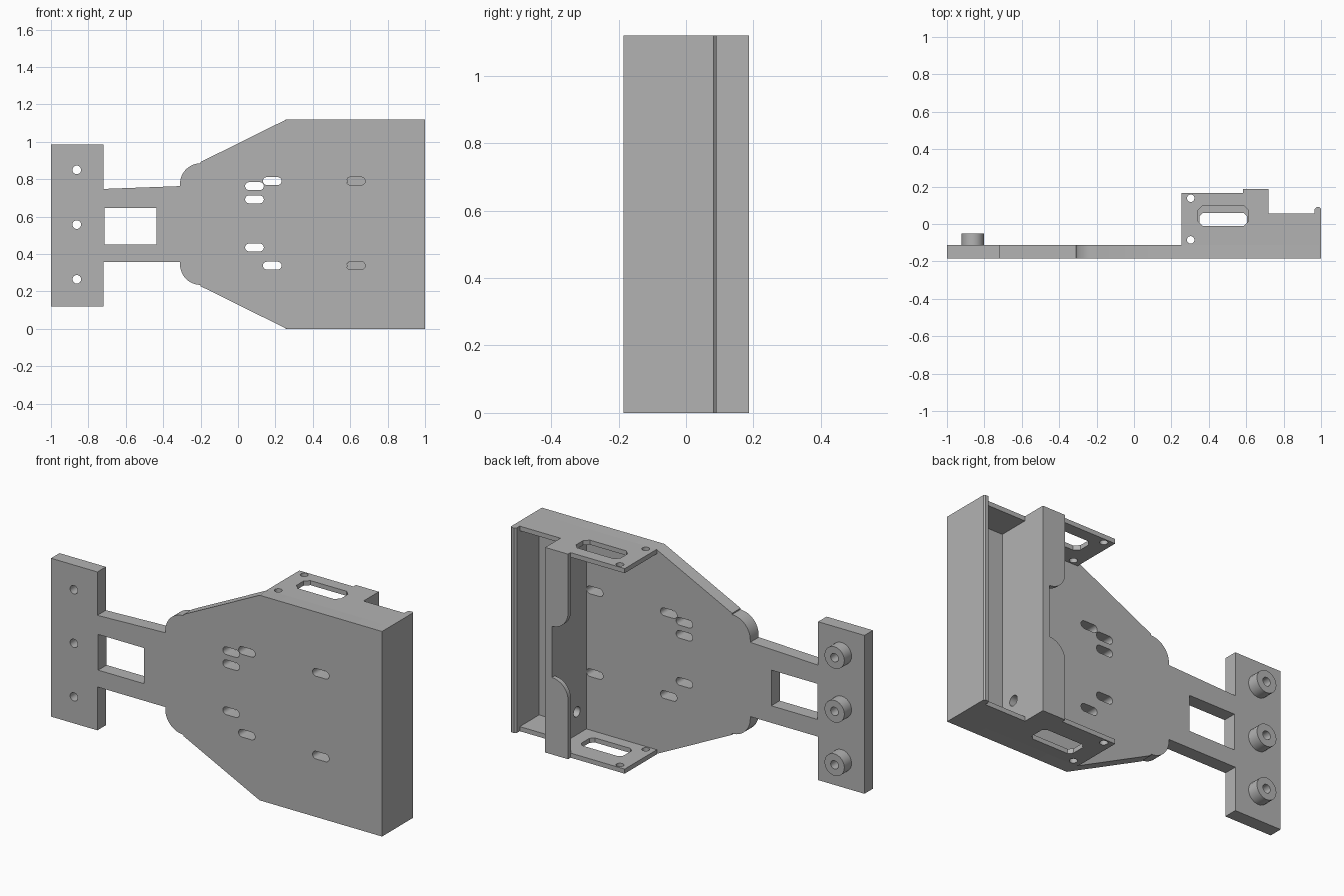
import bpy, bmesh
from math import sin, cos, pi, radians
from mathutils import Matrix

cube = bpy.data.objects.get("Cube")
if cube:
    bpy.data.objects.remove(cube)

grey = bpy.data.materials.new("plain_grey")
grey.use_nodes = True
colour = (0.45, 0.45, 0.45, 1)
grey.diffuse_color = colour
grey.node_tree.nodes["Principled BSDF"].inputs["Base Color"].default_value = colour

# Which world axes the profile's u, v and depth follow
AXES = {
    "XY": Matrix.Identity(4),
    "XZ": Matrix(((1, 0, 0, 0), (0, 0, 1, 0), (0, 1, 0, 0), (0, 0, 0, 1))),
    "YZ": Matrix(((0, 0, 1, 0), (1, 0, 0, 0), (0, 1, 0, 0), (0, 0, 0, 1))),
}


def arc(u, v, r, start, end, steps=12):
    angles = [radians(start + (end - start) * i / steps) for i in range(steps + 1)]
    return [(u + r * cos(a), v + r * sin(a)) for a in angles]


def circle(u, v, r):
    return arc(u, v, r, 0, 345, 23)


def rect(u0, u1, v0, v1):
    return [(u0, v0), (u1, v0), (u1, v1), (u0, v1)]


def slot(u, v, half=0.029, r=0.021):
    return arc(u + half, v, r, -90, 90) + arc(u - half, v, r, 90, 270)


def chamfered(u0, u1, v0, v1, c):
    return [(u0 + c, v0), (u1 - c, v0), (u1, v0 + c), (u1, v1 - c),
            (u1 - c, v1), (u0 + c, v1), (u0, v1 - c), (u0, v0 + c)]


def slab(name, plane, low, high, outline, holes=()):
    """Extrude a flat outline with holes from low to high along the plane's normal."""
    curve = bpy.data.curves.new(name + "_profile", "CURVE")
    curve.dimensions = "2D"
    curve.fill_mode = "BOTH"
    curve.extrude = (high - low) / 2
    for loop in [outline, *holes]:
        spline = curve.splines.new("POLY")
        spline.points.add(len(loop) - 1)
        for point, (u, v) in zip(spline.points, loop):
            point.co = (u, v, 0, 1)
        spline.use_cyclic_u = True
    helper = bpy.data.objects.new(name + "_profile", curve)
    bpy.context.collection.objects.link(helper)
    graph = bpy.context.evaluated_depsgraph_get()
    mesh = bpy.data.meshes.new_from_object(helper.evaluated_get(graph))
    bpy.data.objects.remove(helper)
    bpy.data.curves.remove(curve)
    mesh.name = name
    mesh.transform(AXES[plane] @ Matrix.Translation((0, 0, (low + high) / 2)))
    bm = bmesh.new()
    bm.from_mesh(mesh)
    bmesh.ops.remove_doubles(bm, verts=bm.verts, dist=0.0001)
    bmesh.ops.dissolve_limit(bm, angle_limit=0.01, verts=bm.verts, edges=bm.edges)
    bmesh.ops.recalc_face_normals(bm, faces=bm.faces)
    bm.to_mesh(mesh)
    bm.free()
    mesh.materials.clear()
    mesh.materials.append(grey)
    mesh.shade_smooth()
    mesh.set_sharp_from_angle(angle=radians(30))
    obj = bpy.data.objects.new(name, mesh)
    bpy.context.collection.objects.link(obj)
    return obj


HEIGHT, MID = 1.12, 0.56
FRONT, BACK = -0.185, -0.112      # faces of the main plate
SIDE = 0.025                      # side panel thickness

# Main plate: pad, neck, rounded ears and tapered body, mirrored about mid height
pad_z = [0.265, 0.557, 0.85]
lower = [(-1, 0.12), (-0.72, 0.12), (-0.72, 0.357), (-0.31, 0.357)]
lower += arc(-0.2, 0.345, 0.11, 180, 270)
lower += [(-0.2, 0.228), (0.26, 0), (1, 0)]
upper = [(x, 2 * MID - z - (0.015 if x < -0.7 else 0)) for x, z in reversed(lower)]
slots = [slot(0.088, z) for z in (0.435, 0.692, 0.763)]
slots += [slot(x, z) for x in (0.183, 0.63) for z in (0.338, 0.79)]
slab("main_plate", "XZ", FRONT, BACK, lower + upper,
     slots + [rect(-0.715, -0.437, 0.45, 0.645)]
     + [circle(-0.862, z, 0.023) for z in pad_z])

# Raised bosses on the back of the pad
for i, z in enumerate(pad_z):
    slab(f"pad_boss_{i + 1}", "XZ", BACK, -0.05,
         circle(-0.862, z, 0.06), [circle(-0.862, z, 0.023)])

# Side panels with a chamfered window and two screw holes
lip = [(1, 0.082), (0.992, 0.09), (0.975, 0.09), (0.966, 0.08)]
panel = [(0.255, BACK), (1, BACK), *lip, (0.966, 0.055), (0.72, 0.055),
         (0.72, 0.187), (0.582, 0.187), (0.582, 0.165), (0.255, 0.165)]
screws = [circle(0.303, y, 0.02) for y in (-0.085, 0.138)]
slab("lower_side_panel", "XY", 0, SIDE, panel,
     screws + [chamfered(0.35, 0.605, -0.05, 0.06, 0.02)])
slab("upper_side_panel", "XY", HEIGHT - SIDE, HEIGHT, panel,
     screws + [chamfered(0.343, 0.612, -0.01, 0.1, 0.025)])

# End wall with a rounded lip
slab("end_wall", "XY", SIDE, HEIGHT - SIDE,
     [(0.966, BACK), (1, BACK), *lip])

# Cross wall with one hole, carrying a flange with a rounded notch
slab("cross_wall", "YZ", 0.68, 0.72,
     rect(BACK, 0.187, SIDE, HEIGHT - SIDE), [circle(-0.03, 0.15, 0.028)])
for name, flip in (("lower_flange", False), ("upper_flange", True)):
    shape = [(0.582, SIDE), (0.68, SIDE), (0.68, 0.42)] + arc(0.68, 0.322, 0.098, 90, 180)
    if flip:
        shape = [(x, HEIGHT - z) for x, z in shape]
    slab(name, "XZ", 0.162, 0.187, shape)
